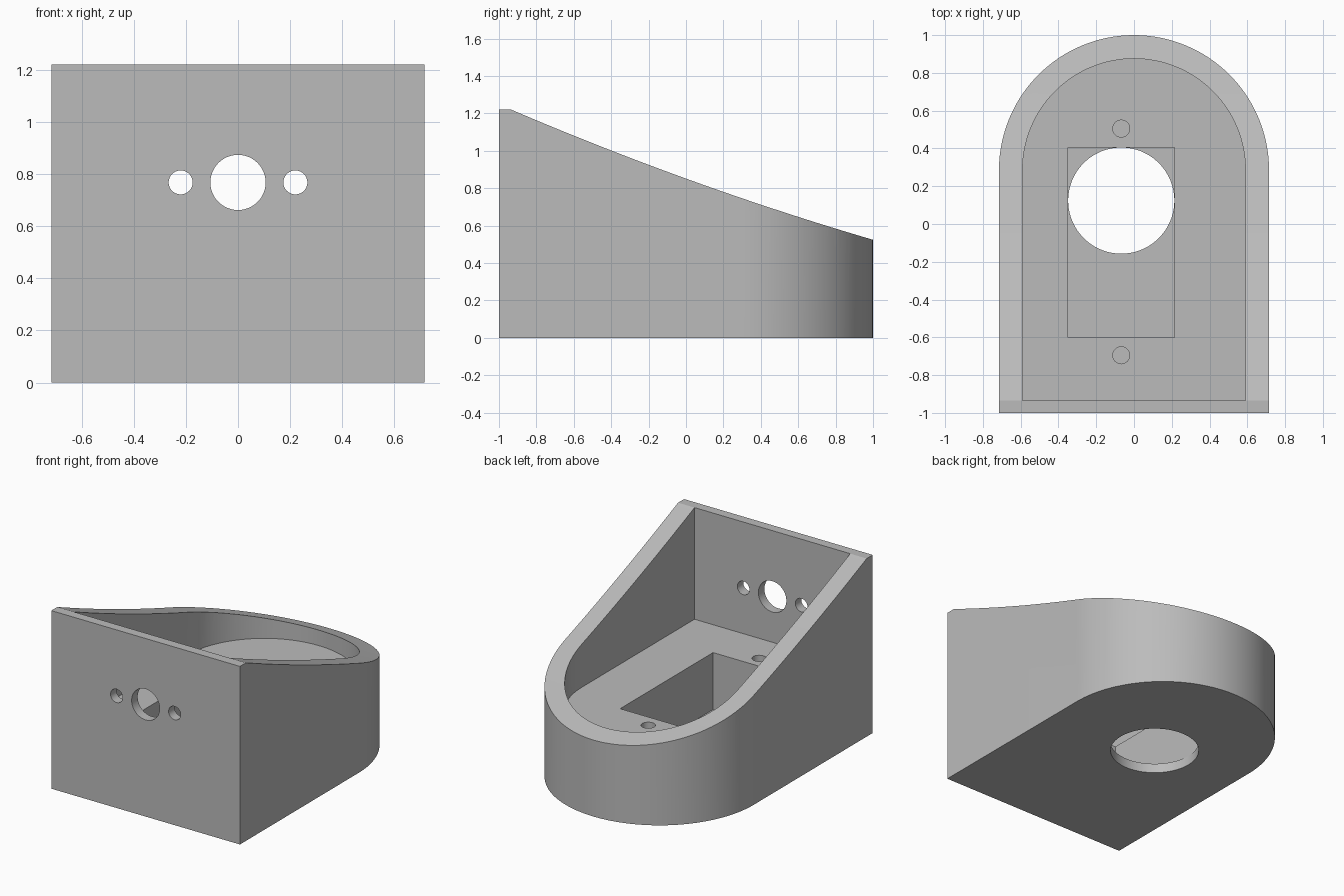
import bpy, bmesh, math
from mathutils import Matrix, Vector

cube = bpy.data.objects.get("Cube")
if cube:
    bpy.data.objects.remove(cube, do_unlink=True)

grey = bpy.data.materials.new("plain grey")
grey.use_nodes = True
grey.diffuse_color = (0.5, 0.5, 0.5, 1)
grey.node_tree.nodes["Principled BSDF"].inputs["Base Color"].default_value = grey.diffuse_color


def prism(name, points, direction):
    """Extrude a closed 3D outline along a direction."""
    bm = bmesh.new()
    face = bm.faces.new([bm.verts.new(p) for p in points])
    grown = bmesh.ops.extrude_face_region(bm, geom=[face])["geom"]
    verts = [v for v in grown if isinstance(v, bmesh.types.BMVert)]
    bmesh.ops.translate(bm, verts=verts, vec=Vector(direction))
    bmesh.ops.recalc_face_normals(bm, faces=bm.faces)
    mesh = bpy.data.meshes.new(name)
    bm.to_mesh(mesh)
    bm.free()
    mesh.materials.append(grey)
    obj = bpy.data.objects.new(name, mesh)
    bpy.context.collection.objects.link(obj)
    return obj


def arch(radius, front, z):
    """Straight-sided outline with a semicircular back."""
    arc = [(radius * math.cos(math.pi * i / 64),
            0.285 + radius * math.sin(math.pi * i / 64), z) for i in range(65)]
    return [(radius, front, z)] + arc + [(-radius, front, z)]


def drill(name, centre, radius, direction, sides=64):
    turn = Vector(direction).to_track_quat("Z", "Y").to_matrix()
    ring = [Vector(centre) + turn @ Vector((radius * math.cos(a), radius * math.sin(a), 0))
            for a in (math.tau * i / sides for i in range(sides))]
    return prism(name, ring, direction)


def combine(target, tool, operation="DIFFERENCE"):
    mod = target.modifiers.new("cut", "BOOLEAN")
    mod.operation = operation
    mod.solver = "EXACT"
    mod.object = tool
    bpy.context.view_layer.objects.active = target
    bpy.ops.object.modifier_apply(modifier=mod.name)
    bpy.data.objects.remove(tool, do_unlink=True)


# Arched block
floor_z, base_z = 0.455, 0.065
housing = prism("housing", arch(0.715, -1, 0), (0, 0, 1.4))

# Gently hollow sloping top with a flat strip along the front wall
slope = []
for i in range(33):
    t = i / 32
    slope.append((-1, -0.935 + 1.935 * t, 1.22 - 0.696 * t - 0.13 * t * (1 - t)))
side = [(-1, 1.2, 0.46), (-1, 1.2, -0.2), (-1, -1.2, -0.2), (-1, -1.2, 1.22)]
combine(housing, prism("top_profile", slope + side, (2, 0, 0)), "INTERSECT")

# Main cavity and the deeper rectangular pocket
combine(housing, prism("cavity", arch(0.59, -0.935, floor_z), (0, 0, 1.2)))
pocket = [(-0.35, -0.6, base_z), (0.215, -0.6, base_z),
          (0.215, 0.406, base_z), (-0.35, 0.406, base_z)]
combine(housing, prism("pocket", pocket, (0, 0, 0.5)))

# Round opening through the base, and blind screw holes in the floor
combine(housing, drill("base_opening", (-0.0675, 0.124, -0.1), 0.281, (0, 0, 0.3), 96))
for y in (0.505, -0.695):
    combine(housing, drill("floor_screw_hole", (-0.0675, y, base_z), 0.045, (0, 0, 0.5), 32))

# Three holes through the front wall
for x, radius in ((-0.22, 0.046), (0, 0.106), (0.22, 0.046)):
    combine(housing, drill("front_hole", (x, -1.1, 0.768), radius, (0, 0.3, 0), 48))

bpy.ops.object.select_all(action="DESELECT")
housing.select_set(True)
bpy.context.view_layer.objects.active = housing
bpy.ops.object.shade_smooth_by_angle(angle=math.radians(20))
